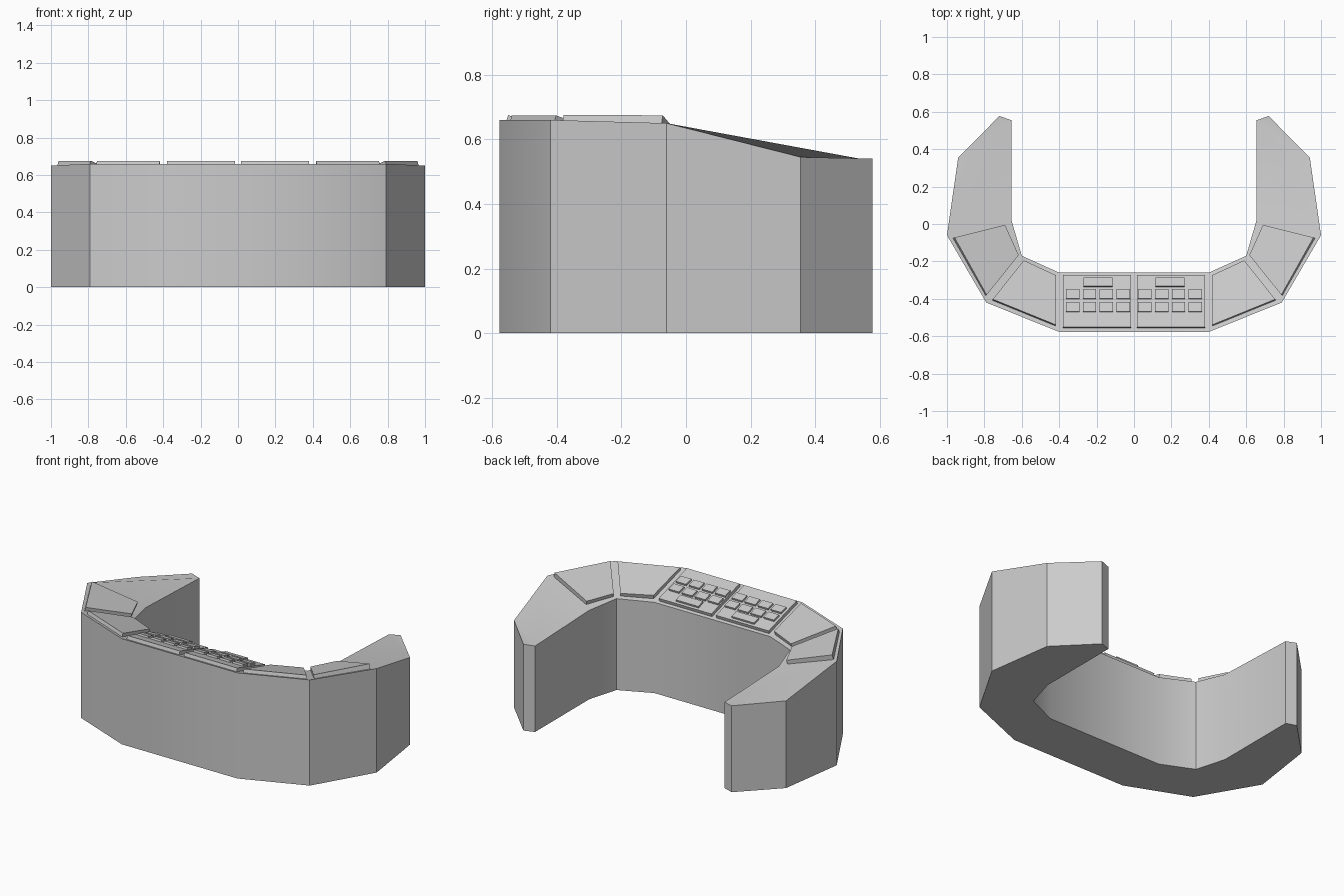
import bpy, bmesh, math
from mathutils import Vector

if "Cube" in bpy.data.objects:
    bpy.data.objects.remove(bpy.data.objects["Cube"])

RIM = 0.66       # height of the outer rim
SLOPE = 0.3      # fall of the desk top towards the inside


def finish(name, bm):
    bmesh.ops.recalc_face_normals(bm, faces=bm.faces)
    me = bpy.data.meshes.new(name)
    bm.to_mesh(me)
    bm.free()
    me.shade_smooth()
    me.set_sharp_from_angle(angle=math.radians(30))
    ob = bpy.data.objects.new(name, me)
    bpy.context.collection.objects.link(ob)
    mod = ob.modifiers.new("mirror", 'MIRROR')
    mod.use_clip = True
    return ob


def slab(name, pts, edge, low, high):
    """Prism on the sloped top plane that falls away from an outer rim edge."""
    a, b = Vector(edge[0]), Vector(edge[1])
    d = (b - a).normalized()
    out = Vector((d.y, -d.x))
    nrm = Vector((-out.x * SLOPE, -out.y * SLOPE, 1)).normalized()
    base = [Vector((x, y, RIM - SLOPE * (a - Vector((x, y))).dot(out))) for x, y in pts]
    bm = bmesh.new()
    lo = [bm.verts.new(p + nrm * low) for p in base]
    hi = [bm.verts.new(p + nrm * high) for p in base]
    bm.faces.new(lo[::-1])
    bm.faces.new(hi)
    n = len(pts)
    for i in range(n):
        j = (i + 1) % n
        bm.faces.new((lo[i], lo[j], hi[j], hi[i]))
    return finish(name, bm)


def rect(x0, x1, y0, y1):
    return [(x0, y0), (x1, y0), (x1, y1), (x0, y1)]


# Desk body: half of the horseshoe, outer and inner outline with top heights
outer = [(0, -.577, .66), (.4, -.577, .66), (.79, -.42, .66), (1, -.06, .65),
         (.94, .355, .545), (.72, .577, .54)]
inner = [(0, -.26, .567), (.4, -.26, .567), (.6, -.17, .571), (.655, .02, .556),
         (.655, .555, .537)]
bm = bmesh.new()


def columns(pts):
    return [(bm.verts.new((x, y, 0)), bm.verts.new((x, y, z))) for x, y, z in pts]


oc, ic = columns(outer), columns(inner)
for k in (0, 1):                                   # underside and top
    for i in range(4):
        bm.faces.new((oc[i][k], oc[i + 1][k], ic[i + 1][k], ic[i][k]))
    bm.faces.new((oc[4][k], oc[5][k], ic[4][k]))
ring = oc + ic[::-1]
for p, q in zip(ring, ring[1:]):                   # walls
    bm.faces.new((p[0], q[0], q[1], p[1]))
finish("desk_body", bm)

# Raised panels on the sloped top
rim = [Vector(p[:2]) for p in outer]
front, corner, side = (rim[0], rim[1]), (rim[1], rim[2]), (rim[2], rim[3])
slab("front_panel", rect(.016, .38, -.557, -.28), front, -.01, .022)
slab("corner_panel", [(.42, -.545), (.757, -.408), (.592, -.2), (.42, -.28)], corner, -.01, .022)
slab("side_panel", [(.793, -.382), (.965, -.075), (.695, -.008), (.622, -.17)], side, -.01, .022)

# Keys on the front panel
for r, y in enumerate((-.478, -.408)):
    for c in range(4):
        x = .022 + c * .09
        slab(f"key_{r}_{c}", rect(x, x + .072, y, y + .05), front, .015, .034)
slab("wide_key", rect(.115, .27, -.342, -.295), front, .015, .034)
